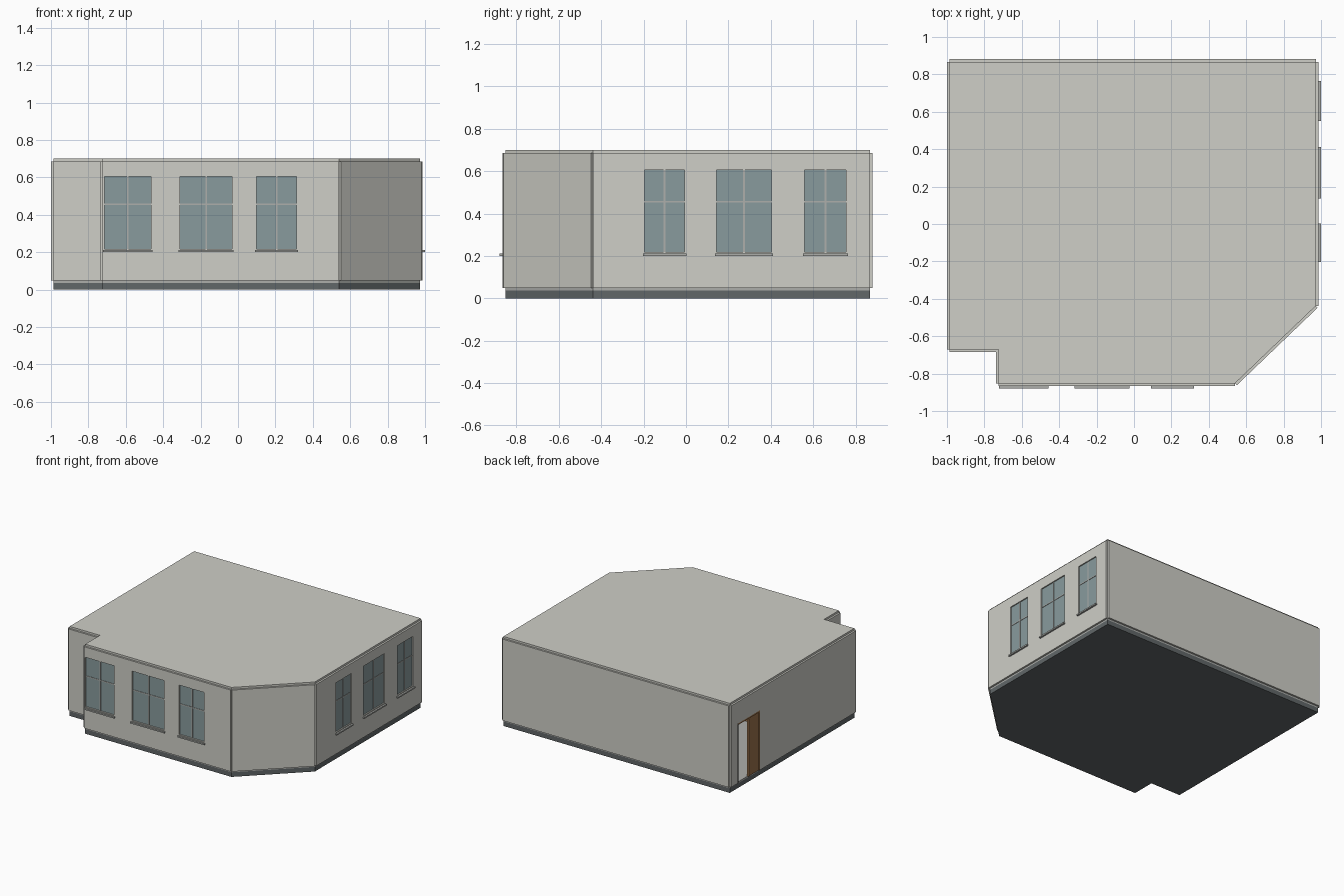
import bpy, bmesh, math
from mathutils import Matrix, Vector

if "Cube" in bpy.data.objects:
    bpy.data.objects.remove(bpy.data.objects["Cube"])


def material(name, rgb):
    m = bpy.data.materials.new(name)
    m.diffuse_color = (*rgb, 1)
    m.use_nodes = True
    m.node_tree.nodes["Principled BSDF"].inputs["Base Color"].default_value = m.diffuse_color
    return m


WALL = material("plaster", (0.62, 0.62, 0.57))
BASE = material("dark_floor", (0.12, 0.135, 0.14))
GLASS = material("glass", (0.25, 0.33, 0.34))
FRAME = material("frame_grey", (0.42, 0.43, 0.41))
WOOD = material("wood", (0.33, 0.17, 0.07))
BLACK = material("black", (0.02, 0.02, 0.02))


def finish(bm, name, mat, matrix=Matrix()):
    bmesh.ops.recalc_face_normals(bm, faces=bm.faces)
    me = bpy.data.meshes.new(name)
    bm.to_mesh(me)
    bm.free()
    me.materials.append(mat)
    ob = bpy.data.objects.new(name, me)
    ob.matrix_world = matrix
    bpy.context.collection.objects.link(ob)
    return ob


def box(name, lo, hi, mat, matrix=Matrix()):
    lo, hi = Vector(lo), Vector(hi)
    bm = bmesh.new()
    bmesh.ops.create_cube(bm, size=1)
    for v in bm.verts:
        v.co = (lo + hi) / 2 + v.co * (hi - lo)
    return finish(bm, name, mat, matrix)


def cylinder(name, centre, radius, height, mat, sides=16):
    bm = bmesh.new()
    bmesh.ops.create_cone(bm, cap_ends=True, segments=sides, radius1=radius,
                          radius2=radius, depth=height)
    return finish(bm, name, mat, Matrix.Translation(centre))


def slab(name, points, z0, z1, mat):
    bm = bmesh.new()
    face = bm.faces.new([bm.verts.new((x, y, z0)) for x, y in points])
    new = bmesh.ops.extrude_face_region(bm, geom=[face], use_keep_orig=True)["geom"]
    for v in new:
        if isinstance(v, bmesh.types.BMVert):
            v.co.z = z1
    return finish(bm, name, mat)


def wall(name, length, openings, matrix):
    """Panel of (u, z) cells with the openings left out, thickened outward."""
    us = sorted({0, length, *[u for o in openings for u in o[:2]]})
    zs = sorted({Z0, Z1, *[z for o in openings for z in o[2:]]})
    bm = bmesh.new()
    grid = {(u, z): bm.verts.new((u, 0, z)) for u in us for z in zs}
    for u0, u1 in zip(us, us[1:]):
        for z0, z1 in zip(zs, zs[1:]):
            cu, cz = (u0 + u1) / 2, (z0 + z1) / 2
            if not any(o[0] < cu < o[1] and o[2] < cz < o[3] for o in openings):
                bm.faces.new([grid[u0, z0], grid[u1, z0], grid[u1, z1], grid[u0, z1]])
    bmesh.ops.delete(bm, geom=[v for v in bm.verts if not v.link_faces], context='VERTS')
    new = bmesh.ops.extrude_face_region(bm, geom=bm.faces[:], use_keep_orig=True)["geom"]
    for v in new:
        if isinstance(v, bmesh.types.BMVert):
            v.co.y = -T
    return finish(bm, name, WALL, matrix)


def window(name, u0, u1, matrix):
    # four panes set back in the opening, thin glazing bars, projecting sill
    mid, bar = (u0 + u1) / 2, 0.004
    for i, (a, b) in enumerate([(u0, mid - bar), (mid + bar, u1)]):
        for j, (c, d) in enumerate([(WZ0, 0.455 - bar), (0.455 + bar, WZ1)]):
            box(f"{name}_pane_{i}{j}", (a, -0.005, c), (b, -0.002, d), GLASS, matrix)
    box(name + "_mullion", (mid - bar, -0.009, WZ0), (mid + bar, 0.004, WZ1), FRAME, matrix)
    box(name + "_transom", (u0, -0.008, 0.455 - bar), (u1, 0.004, 0.455 + bar), FRAME, matrix)
    box(name + "_sill", (u0 - 0.008, -0.027, 0.2), (u1 + 0.008, 0.004, 0.211), FRAME, matrix)


# footprint, counter-clockwise from the front left
PLAN = [(-0.986, -0.671), (-0.725, -0.671), (-0.725, -0.852), (0.54, -0.852),
        (0.972, -0.438), (0.972, 0.867), (-0.986, 0.867)]
T, Z0, Z1 = 0.014, 0.048, 0.685
WZ0, WZ1 = 0.218, 0.605

# floor and roof
slab("foundation", PLAN, 0, 0.036, BASE)
slab("floor", PLAN, 0.036, Z0, FRAME)
slab("roof", PLAN, Z1, 0.7, WALL)

# openings per wall, measured along each edge
front = [(x0 + 0.725, x1 + 0.725) for x0, x1 in [(-0.715, -0.465), (-0.31, -0.032), (0.098, 0.314)]]
right = [(y0 + 0.438, y1 + 0.438) for y0, y1 in [(-0.196, -0.006), (0.145, 0.403), (0.56, 0.756)]]
D0, D1, DZ = 0.867 - 0.79, 0.867 - 0.515, 0.515
windows = {2: front, 4: right}
names = ["notch_front_wall", "notch_side_wall", "front_wall", "corner_wall",
         "right_wall", "back_wall", "left_wall"]

for i, name in enumerate(names):
    a, b = Vector(PLAN[i]), Vector(PLAN[(i + 1) % len(PLAN)])
    d = (b - a).normalized()
    m = Matrix(((d.x, -d.y, 0, a.x), (d.y, d.x, 0, a.y), (0, 0, 1, 0), (0, 0, 0, 1)))
    holes = [(u0, u1, WZ0, WZ1) for u0, u1 in windows.get(i, [])]
    if i == 6:
        holes = [(D0, D1, Z0, DZ)]
    wall(name, (b - a).length, holes, m)
    for k, (u0, u1) in enumerate(windows.get(i, [])):
        window(f"{name}_window_{k + 1}", u0, u1, m)
    if i == 6:
        # double door: one leaf shut, the other swung into the room
        f = 0.012
        box("door_jamb_open", (D0, -T, Z0), (D0 + f, 0.012, DZ), BLACK, m)
        box("door_jamb_shut", (D1 - f, -T, Z0), (D1, 0.012, DZ), WOOD, m)
        box("door_head", (D0, -T, DZ - f), (D1, 0.012, DZ), WOOD, m)
        box("door_leaf_shut", (D1 - 0.125, -0.008, Z0), (D1 - f, 0.004, DZ - f), WOOD, m)
        box("door_meeting_strip", (D1 - 0.135, -0.013, Z0), (D1 - 0.122, 0.004, DZ - f), WOOD, m)
        box("door_leaf_open", (D0, 0.012, Z0), (D0 + 0.012, 0.13, DZ - f), WOOD, m)

# desk with a screen, seen through the doorway
box("desk_top", (-0.8, 0.02, 0.24), (-0.35, 0.24, 0.255), WOOD)
for x in (-0.79, -0.375):
    for y in (0.03, 0.215):
        box("desk_leg", (x, y, Z0), (x + 0.015, y + 0.015, 0.24), BLACK)
box("screen", (-0.68, 0.09, 0.29), (-0.46, 0.105, 0.42), BLACK)
box("screen_stand", (-0.58, 0.09, 0.255), (-0.56, 0.105, 0.29), BLACK)

# swivel chair
cx, cy = -0.57, 0.36
box("chair_seat", (cx - 0.06, cy - 0.06, 0.17), (cx + 0.06, cy + 0.06, 0.19), BLACK)
box("chair_back", (cx - 0.055, cy + 0.05, 0.2), (cx + 0.055, cy + 0.065, 0.34), BLACK)
cylinder("chair_post", (cx, cy, 0.115), 0.008, 0.12, FRAME)
for k in range(5):
    box("chair_foot", (0, -0.006, 0), (0.065, 0.006, 0.01), BLACK,
        Matrix.Translation((cx, cy, Z0)) @ Matrix.Rotation(math.tau * k / 5, 4, 'Z'))
